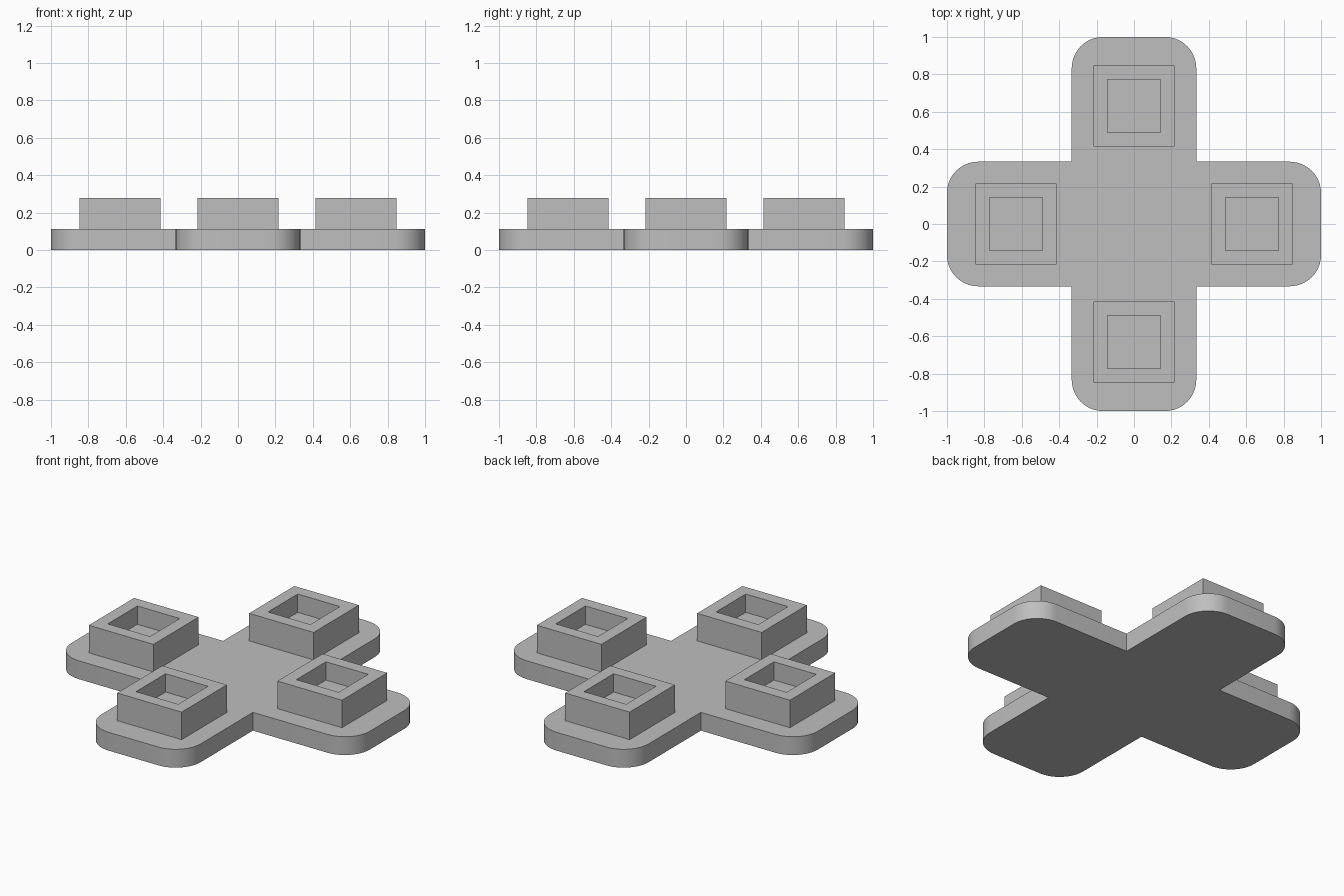
import bpy, bmesh
from math import cos, sin, pi
from mathutils import Matrix, Vector

if "Cube" in bpy.data.objects:
    bpy.data.objects.remove(bpy.data.objects["Cube"], do_unlink=True)

ARM, BASE_H, RADIUS = 0.333, 0.111, 0.167
BLOCK, BLOCK_H, BLOCK_POS = 0.433, 0.167, 0.632
HOLE, HOLE_DEPTH = 0.222, 0.111
STEPS = 12

grey = bpy.data.materials.new("plain grey")
grey.use_nodes = True
colour = (0.52, 0.52, 0.52, 1)
grey.diffuse_color = colour
grey.node_tree.nodes["Principled BSDF"].inputs["Base Color"].default_value = colour


def make_object(name, bm):
    bmesh.ops.recalc_face_normals(bm, faces=bm.faces)
    mesh = bpy.data.meshes.new(name)
    bm.to_mesh(mesh)
    bm.free()
    mesh.materials.append(grey)
    obj = bpy.data.objects.new(name, mesh)
    bpy.context.collection.objects.link(obj)
    return obj


def extrude_up(bm, face, height):
    geom = bmesh.ops.extrude_face_region(bm, geom=[face])["geom"]
    verts = [v for v in geom if isinstance(v, bmesh.types.BMVert)]
    bmesh.ops.translate(bm, verts=verts, vec=(0, 0, height))


# Cross-shaped base: one rounded arm outline, turned four times
arm = [Vector((ARM, -ARM, 0))]
for side in (-1, 1):
    for i in range(STEPS + 1):
        a = pi / 2 * i / STEPS + (-pi / 2 if side < 0 else 0)
        arm.append(Vector((1 - RADIUS + RADIUS * cos(a),
                           side * (ARM - RADIUS) + RADIUS * sin(a), 0)))
bm = bmesh.new()
outline = [bm.verts.new(Matrix.Rotation(q * pi / 2, 3, "Z") @ p)
           for q in range(4) for p in arm]
extrude_up(bm, bm.faces.new(outline), BASE_H)
base = make_object("cross_base", bm)
bpy.ops.object.select_all(action="DESELECT")
base.select_set(True)
bpy.context.view_layer.objects.active = base
bpy.ops.object.shade_smooth_by_angle(angle=pi / 6)

# Square blocks with a square socket sunk into the top
for name, x, y in (("left", 1, 0), ("right", -1, 0), ("back", 0, 1), ("front", 0, -1)):
    bm = bmesh.new()
    bmesh.ops.create_cube(bm, size=1, matrix=Matrix.Diagonal((BLOCK, BLOCK, BLOCK_H, 1)))
    top = max(bm.faces, key=lambda f: f.calc_center_median().z)
    bmesh.ops.inset_individual(bm, faces=[top], thickness=(BLOCK - HOLE) / 2)
    extrude_up(bm, top, -HOLE_DEPTH)
    # Drop the lid the extrusion may leave across the socket opening
    lids = [f for f in bm.faces if abs(f.normal.z) > 0.9
            and abs(f.calc_center_median().z - BLOCK_H / 2) < 1e-4
            and f.calc_center_median().xy.length < 1e-4]
    bmesh.ops.delete(bm, geom=lids, context="FACES_ONLY")
    block = make_object(name + "_socket_block", bm)
    block.location = (x * BLOCK_POS, y * BLOCK_POS, BASE_H + BLOCK_H / 2)
